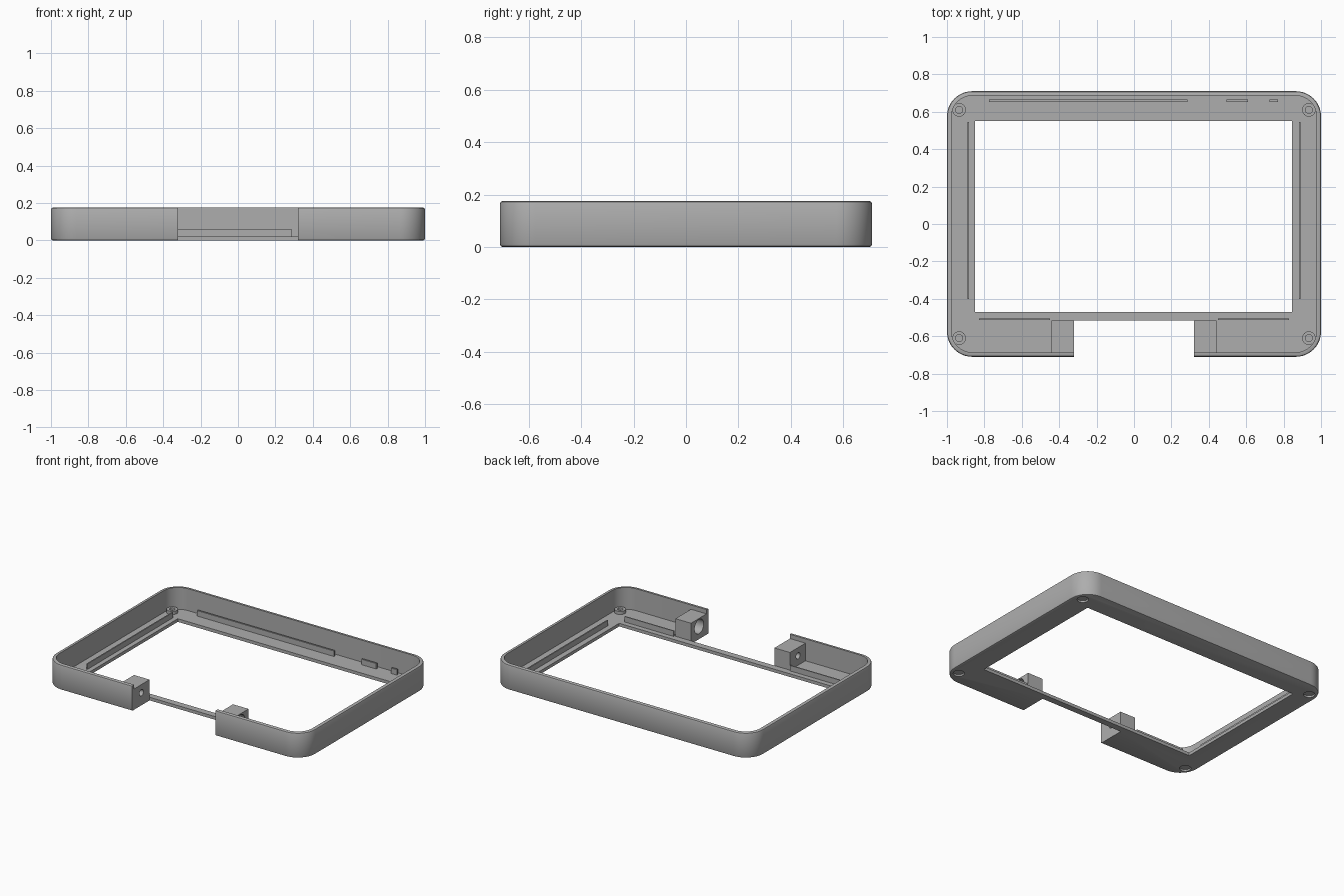
import bpy, bmesh, math
from mathutils import Matrix

if "Cube" in bpy.data.objects:
    bpy.data.objects.remove(bpy.data.objects["Cube"], do_unlink=True)

HALF_X, HALF_Y, HEIGHT = 1.0, 0.71, 0.175
WALL, FLOOR = 0.024, 0.022
BLOCK_TOP = 0.145

grey = bpy.data.materials.new("plain grey")
grey.use_nodes = True
grey.diffuse_color = (0.42, 0.42, 0.42, 1)
grey.node_tree.nodes["Principled BSDF"].inputs["Base Color"].default_value = grey.diffuse_color


def finish(name, bm):
    bmesh.ops.recalc_face_normals(bm, faces=bm.faces)
    mesh = bpy.data.meshes.new(name)
    bm.to_mesh(mesh)
    bm.free()
    mesh.materials.append(grey)
    ob = bpy.data.objects.new(name, mesh)
    bpy.context.collection.objects.link(ob)
    return ob


def box(name, x0, x1, y0, y1, z0, z1):
    bm = bmesh.new()
    size = Matrix.Diagonal((x1 - x0, y1 - y0, z1 - z0, 1))
    centre = Matrix.Translation(((x0 + x1) / 2, (y0 + y1) / 2, (z0 + z1) / 2))
    bmesh.ops.create_cube(bm, size=1, matrix=centre @ size)
    return finish(name, bm)


def cylinder(name, centre, radius, depth, axis="Z"):
    bm = bmesh.new()
    turn = Matrix.Rotation(math.pi / 2, 4, "Y") if axis == "X" else Matrix()
    bmesh.ops.create_cone(bm, cap_ends=True, segments=32, radius1=radius, radius2=radius,
                          depth=depth, matrix=Matrix.Translation(centre) @ turn)
    return finish(name, bm)


def rounded_slab(name, hx, hy, radius, z0, z1, edge=0.0):
    """Rounded rectangle, with optional softened top and bottom rims."""
    levels = [(z0, edge), (z0 + edge * 0.3, edge * 0.3), (z0 + edge, 0),
              (z1 - edge, 0), (z1 - edge * 0.3, edge * 0.3), (z1, edge)]
    if not edge:
        levels = [(z0, 0), (z1, 0)]
    bm = bmesh.new()
    rings = []
    for z, inset in levels:
        r = radius - inset
        ring = []
        for k, (sx, sy) in enumerate(((1, 1), (-1, 1), (-1, -1), (1, -1))):
            for i in range(13):
                a = math.pi / 2 * (k + i / 12)
                ring.append(bm.verts.new((sx * (hx - radius) + r * math.cos(a),
                                          sy * (hy - radius) + r * math.sin(a), z)))
        rings.append(ring)
    for low, high in zip(rings, rings[1:]):
        for i in range(len(low)):
            j = (i + 1) % len(low)
            bm.faces.new((low[i], low[j], high[j], high[i]))
    bm.faces.new(rings[0])
    bm.faces.new(rings[-1])
    return finish(name, bm)


def cut(target, *cutters):
    bpy.context.view_layer.objects.active = target
    for cutter in cutters:
        mod = target.modifiers.new("cut", "BOOLEAN")
        mod.operation, mod.solver, mod.object = "DIFFERENCE", "EXACT", cutter
        bpy.ops.object.modifier_apply(modifier=mod.name)
        bpy.data.objects.remove(cutter, do_unlink=True)


def smooth(ob):
    bpy.ops.object.select_all(action="DESELECT")
    ob.select_set(True)
    bpy.context.view_layer.objects.active = ob
    bpy.ops.object.shade_smooth_by_angle(angle=math.radians(35))


# Tray shell: hollow rounded frame with screen opening and front notch
shell = rounded_slab("bezel_shell", HALF_X, HALF_Y, 0.135, 0, HEIGHT, edge=0.01)
cut(shell,
    rounded_slab("cavity", HALF_X - WALL, HALF_Y - WALL, 0.111, FLOOR, 1),
    box("opening", -0.85, 0.845, -0.47, 0.55, -1, 1),
    box("notch", -0.322, 0.322, -1, -0.515, -1, 1))

# Corner screw recesses underneath, raised rings above
for sx in (-1, 1):
    for sy in (-1, 1):
        x, y = sx * 0.935, sy * 0.61
        cut(shell, cylinder("recess", (x, y, 0), 0.036, 0.024))
        boss = cylinder("screw_boss", (x, y, 0.03), 0.036, 0.028)
        cut(boss, cylinder("bore", (x, y, 0.044), 0.019, 0.03))
        smooth(boss)
smooth(shell)

# Hinge blocks beside the notch: wide bore on the left, narrow on the right
for name, side, radius in (("left_hinge_block", 1, 0.05), ("right_hinge_block", -1, 0.022)):
    x0, x1 = sorted((side * 0.322, side * 0.442))
    block = box(name, x0, x1, 0.01 - HALF_Y + 0.005, -0.515, 0.002, BLOCK_TOP)
    cut(block, cylinder("bore", (side * 0.38, -0.605, 0.088), radius, 0.4, "X"))
    smooth(block)

# Locating ribs on the floor
RIB_TOP = 0.06
for x0, x1 in ((-0.775, 0.285), (0.495, 0.61), (0.725, 0.77)):
    box("back_rib", x0, x1, 0.653, 0.665, FLOOR - 0.004, RIB_TOP)
for side in (-1, 1):
    x0, x1 = sorted((side * 0.883, side * 0.891))
    box("side_rib", x0, x1, -0.4, 0.545, FLOOR - 0.004, RIB_TOP)
    x0, x1 = sorted((side * 0.45, side * 0.828))
    box("front_rib", x0, x1, -0.514, -0.506, FLOOR - 0.004, RIB_TOP)
